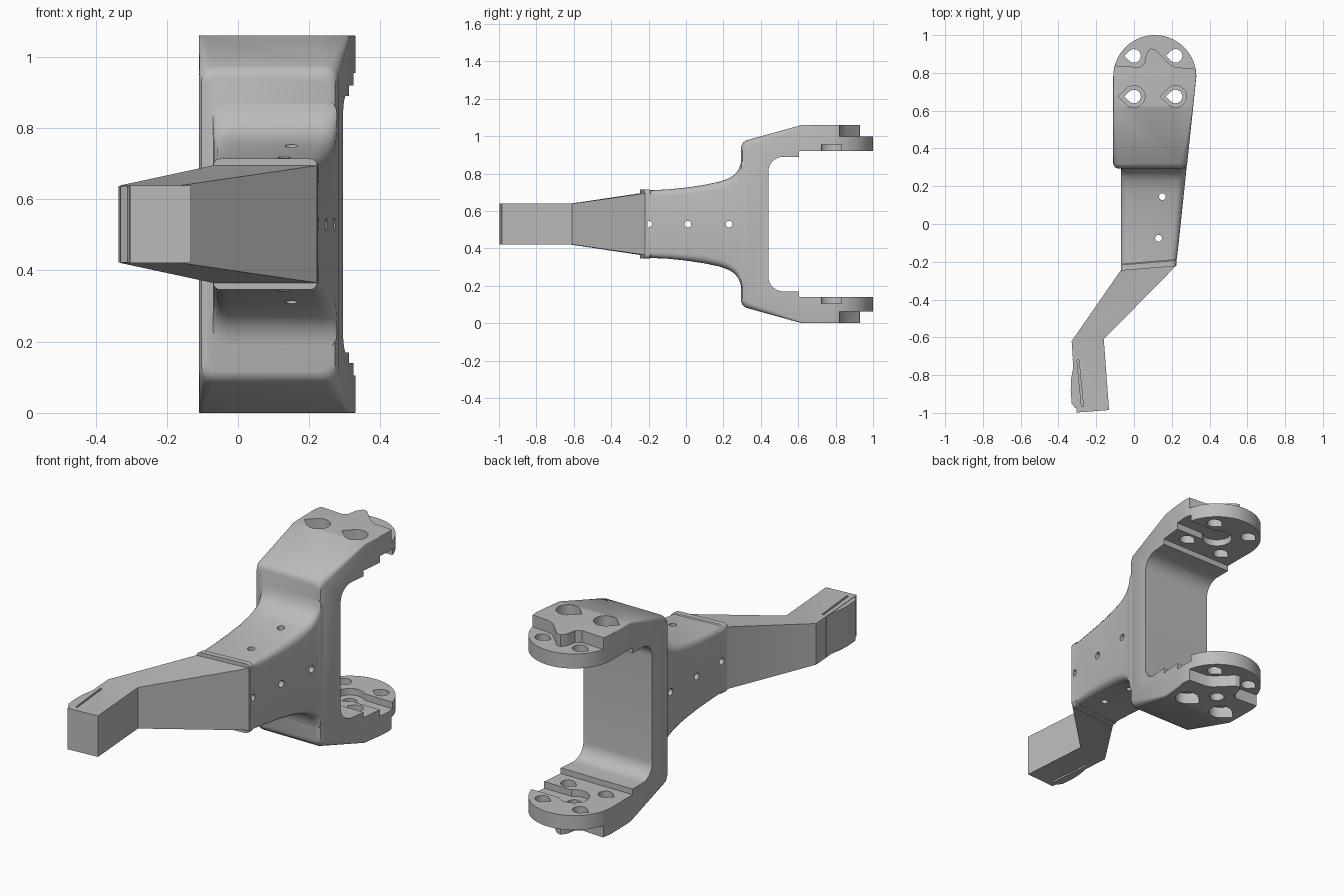
import bpy, bmesh
from math import sin, cos, pi, radians

cube = bpy.data.objects.get("Cube")
if cube:
    bpy.data.objects.remove(cube)

MID = 0.53  # height of the symmetry plane

grey = bpy.data.materials.new("plain_grey")
grey.use_nodes = True
grey.diffuse_color = (0.5, 0.5, 0.5, 1)
grey.node_tree.nodes["Principled BSDF"].inputs["Base Color"].default_value = (0.5, 0.5, 0.5, 1)


def make(name, rings):
    """Skin a list of equal closed rings and cap both ends."""
    bm = bmesh.new()
    loops = [[bm.verts.new(p) for p in ring] for ring in rings]
    n = len(loops[0])
    for a, b in zip(loops, loops[1:]):
        for i in range(n):
            j = (i + 1) % n
            bm.faces.new((a[i], a[j], b[j], b[i]))
    bm.faces.new(loops[0])
    bm.faces.new(loops[-1])
    bmesh.ops.recalc_face_normals(bm, faces=bm.faces)
    mesh = bpy.data.meshes.new(name)
    bm.to_mesh(mesh)
    bm.free()
    mesh.materials.append(grey)
    obj = bpy.data.objects.new(name, mesh)
    bpy.context.collection.objects.link(obj)
    return obj


def section(xl, yl, xr, yr, h, r, segs=4):
    """Rounded rectangle across the arm, from a left point to a right point."""
    ring = []
    corners = ((xr, 1, 1), (xl, -1, 1), (xl, -1, -1), (xr, 1, -1))
    for k, (x, sx, sz) in enumerate(corners):
        for s in range(segs + 1):
            a = (k + (s / segs if segs else 0.5)) * pi / 2
            px = x - sx * r + (r * cos(a) if segs else sx * r)
            pz = sz * (h - r) + (r * sin(a) if segs else sz * r)
            t = (px - xl) / (xr - xl)
            ring.append((px, yl + t * (yr - yl), MID + pz))
    return ring


def prism(name, pts, lo, hi, axis="z"):
    if axis == "z":
        return make(name, [[(x, y, v) for x, y in pts] for v in (lo, hi)])
    return make(name, [[(v, y, z) for y, z in pts] for v in (lo, hi)])


def both(pts, lo, hi):
    """A plan cutter on the upper side and its mirror on the lower side."""
    return [prism("cutter", pts, lo, hi), prism("cutter", pts, 2 * MID - hi, 2 * MID - lo)]


def circle(cx, cy, r, n=20):
    return [(cx + r * cos(2 * pi * i / n), cy + r * sin(2 * pi * i / n)) for i in range(n)]


def teardrop(cx, cy, r, n=18):
    pts = [(cx + r * cos(a), cy + r * sin(a))
           for a in (radians(-135 + 270 * i / n) for i in range(n + 1))]
    return pts + [(cx - r * 1.42, cy)]


def cut(obj, cutters):
    bpy.context.view_layer.objects.active = obj
    for c in cutters:
        c.hide_render = True
        mod = obj.modifiers.new("cut", "BOOLEAN")
        mod.operation = "DIFFERENCE"
        mod.solver = "EXACT"
        mod.object = c
        bpy.ops.object.modifier_apply(modifier=mod.name)
        bpy.data.objects.remove(c)


def right_edge(y):
    return 0.225 + 0.105 * (y + 0.22)


# Fork: tapered block that ends in a half circle
CX, CY, R = 0.11, 0.78, 0.22
rings = []
for y, inset, h, r in ((0.295, 0.02, 0.415, 0.03), (0.302, 0.007, 0.432, 0.035),
                       (0.32, 0, 0.447, 0.035), (0.62, 0, MID, 0.008), (0.7, 0, MID, 0.004)):
    rings.append(section(-0.11 + inset, y, right_edge(y) - inset, y, h, r))
for i in range(17):
    a = radians(86) * i / 16
    y = CY + R * sin(a)
    rings.append(section(CX - R * cos(a), y, CX + R * cos(a), y, MID, 0.003))
fork = make("fork", rings)

# Opening between the two plates, with rounded inner corners and a small ledge
upper = [(0.44 + 0.08 * (1 - cos(a)), 0.28 + 0.08 * sin(a))
         for a in (pi / 2 * i / 8 for i in range(9))]
upper += [(0.605, 0.36), (0.605, 0.39), (1.1, 0.39)]
opening = [(y, MID + z) for y, z in upper] + [(y, MID - z) for y, z in reversed(upper)]
cutters = [prism("cutter", opening, -0.3, 0.5, "x")]

# Stepped outer faces with a central tongue
step = [(-0.2, 0.845), (0.03, 0.83), (0.055, 0.85), (0.065, 0.9), (0.085, 0.93),
        (0.11, 0.925), (0.19, 0.845), (0.22, 0.83), (0.4, 0.815), (0.4, 1.1), (-0.2, 1.1)]
cutters += both(step, 0.997, 1.2)

# Bolt holes, counterbores, and the hub pocket with its side slot
for x in (0, 0.22):
    for y in (0.675, 0.89):
        cutters.append(prism("cutter", teardrop(x, y, 0.036), -0.1, 1.2))
    cutters += both(teardrop(x, 0.675, 0.058), 1.0, 1.2)
pocket = [(CX + 0.075 * cos(a), CY + 0.075 * sin(a))
          for a in (radians(45 + 270 * i / 16) for i in range(17))]
pocket += [(0.4, 0.725), (0.4, 0.83)]
cutters += both(pocket, 0.85, 0.955)
cutters.append(prism("cutter", circle(CX, CY, 0.036), -0.1, 0.3))
cut(fork, cutters)

# Neck: rounded section that flares into the fork
rings = []
for y, h, r in ((-0.235, 0.184, 0.02), (-0.205, 0.184, 0.025), (-0.2, 0.18, 0.03),
                (-0.1, 0.185, 0.03), (0, 0.195, 0.035), (0.1, 0.21, 0.04), (0.18, 0.227, 0.04),
                (0.23, 0.245, 0.04), (0.26, 0.265, 0.04), (0.28, 0.29, 0.04),
                (0.292, 0.32, 0.04), (0.297, 0.35, 0.04), (0.33, 0.36, 0.04)):
    skew = 0.012 if y < -0.15 else 0
    rings.append(section(-0.07, y - skew, right_edge(y) - 0.001, y + skew, h, r))
neck = make("neck", rings)
holes = [prism("cutter", circle(y, MID, 0.018), -0.3, 0.5, "x") for y in (-0.2, 0.01, 0.23)]
holes += [prism("cutter", circle(x, y, 0.018), -0.1, 1.2) for x, y in ((0.13, -0.075), (0.15, 0.145))]
cut(neck, holes)

# Arm: flat-sided, tapering to the bend and then straight
arm = make("arm", [section(*s, 0, segs=0) for s in (
    (-0.066, -0.225, 0.224, -0.205, 0.166),
    (-0.07, -0.245, 0.224, -0.22, 0.165),
    (-0.33, -0.62, -0.16, -0.61, 0.109),
    (-0.303, -0.998, -0.132, -0.985, 0.109))])
slit = [(-0.302, -0.72), (-0.292, -0.72), (-0.268, -0.965), (-0.278, -0.965)]
cut(arm, both(slit, 0.62, 0.7))

# Small curved pad on the side of the arm tip
pad = prism("tip_pad", [(-0.305, -0.71), (-0.325, -0.712), (-0.322, -0.76), (-0.333, -0.82),
                        (-0.335, -0.88), (-0.33, -0.95), (-0.31, -0.975), (-0.29, -0.96)],
            0.423, 0.637)

# Shading
for obj in (fork, neck, arm, pad):
    bpy.ops.object.select_all(action="DESELECT")
    obj.select_set(True)
    bpy.context.view_layer.objects.active = obj
    bpy.ops.object.shade_smooth_by_angle(angle=radians(30))
